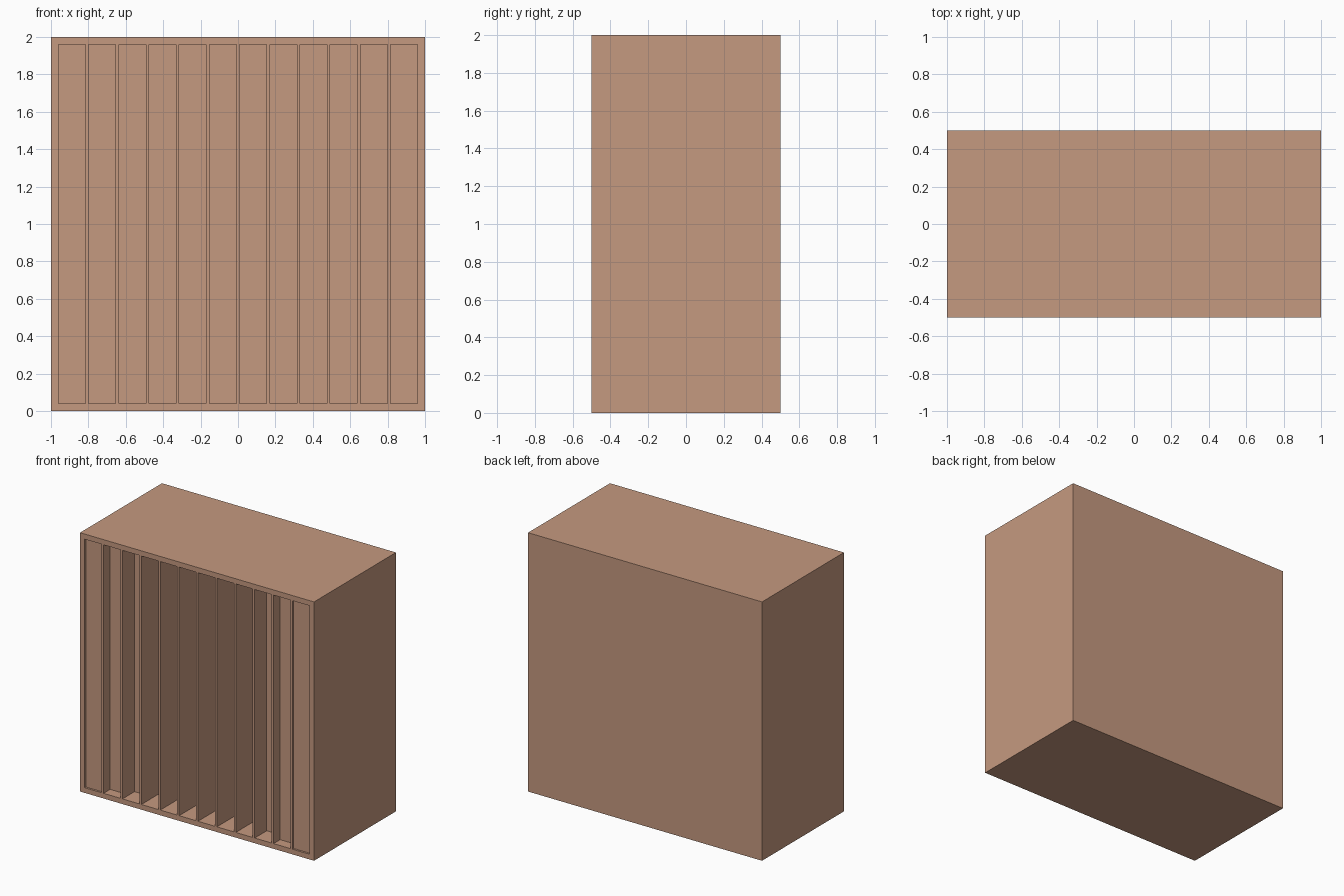
import bpy, bmesh
from mathutils import Matrix, Vector

if "Cube" in bpy.data.objects:
    bpy.data.objects.remove(bpy.data.objects["Cube"])

FRAME, DIVIDER, COUNT = 0.04, 0.017, 12
WELL = (2 - 2 * FRAME - (COUNT - 1) * DIVIDER) / COUNT
HALF_DEPTHS = [0.015, 0.08, 0.147, 0.213, 0.268, 0.30]   # outside to middle
DEPTHS = HALF_DEPTHS + HALF_DEPTHS[::-1]

clay = bpy.data.materials.new("clay_brown")
clay.diffuse_color = (0.56, 0.32, 0.215, 1)
clay.use_nodes = True
clay.node_tree.nodes["Principled BSDF"].inputs["Base Color"].default_value = clay.diffuse_color


def add_box(bm, lo, hi):
    lo, hi = Vector(lo), Vector(hi)
    size = hi - lo
    bmesh.ops.create_cube(bm, size=1, matrix=Matrix.Translation((lo + hi) / 2)
                          @ Matrix.Diagonal((*size, 1)))


def make_object(name, bm):
    mesh = bpy.data.meshes.new(name)
    bm.to_mesh(mesh)
    bm.free()
    mesh.materials.append(clay)
    obj = bpy.data.objects.new(name, mesh)
    bpy.context.collection.objects.link(obj)
    return obj


# solid panel body
bm = bmesh.new()
add_box(bm, (-1, -0.5, 0), (1, 0.5, 2))
body = make_object("diffuser_panel", bm)

# wells of stepped depth, leaving thin dividers between them
bm = bmesh.new()
for i, depth in enumerate(DEPTHS):
    x = -1 + FRAME + i * (WELL + DIVIDER)
    add_box(bm, (x, -0.7, FRAME), (x + WELL, -0.5 + depth, 2 - FRAME))
cutter = make_object("well_cutter", bm)
cutter.hide_render = True

# carve the wells into the front
mod = body.modifiers.new("wells", 'BOOLEAN')
mod.operation = 'DIFFERENCE'
mod.solver = 'EXACT'
mod.object = cutter
bpy.context.view_layer.objects.active = body
body.select_set(True)
bpy.ops.object.modifier_apply(modifier=mod.name)
bpy.data.objects.remove(cutter, do_unlink=True)
